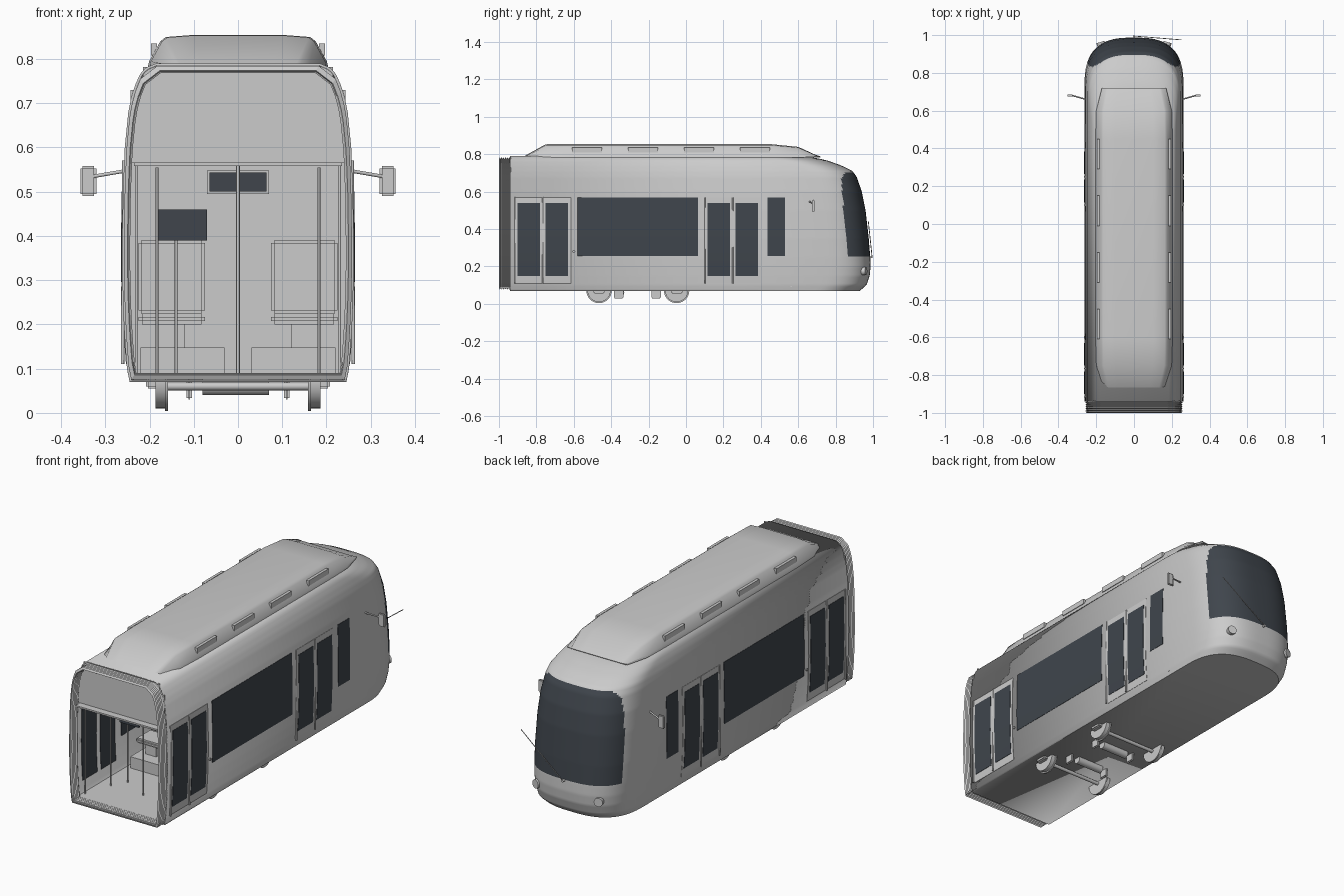
import bpy, bmesh, math
from mathutils import Vector

cube = bpy.data.objects.get("Cube")
if cube:
    bpy.data.objects.remove(cube, do_unlink=True)


def material(name, color):
    m = bpy.data.materials.new(name)
    m.diffuse_color = (*color, 1)
    m.use_nodes = True
    m.node_tree.nodes["Principled BSDF"].inputs["Base Color"].default_value = (*color, 1)
    return m


GREY = material("light grey", (0.6, 0.6, 0.6))
GLASS = material("dark glass", (0.05, 0.06, 0.073))

# Body profile: height, half width, nose tip
PROFILE = [(.07, .245, .93), (.1, .251, .965), (.15, .255, .982), (.2, .258, .987),
           (.25, .26, .985), (.35, .262, .977), (.5, .26, .96), (.6, .256, .94),
           (.68, .248, .912), (.71, .242, .89), (.74, .233, .83), (.765, .222, .76),
           (.78, .21, .7), (.79, .185, .6)]
BACK = -.94


def body_at(z):
    """Half width and nose tip at a height."""
    for a, b in zip(PROFILE, PROFILE[1:]):
        if z <= b[0]:
            t = max(0, (z - a[0]) / (b[0] - a[0]))
            return [a[i] + (b[i] - a[i]) * t for i in (1, 2)]
    return PROFILE[-1][1:]


def finish(name, bm, mat=GREY, smooth=True, fix=True):
    if fix:
        bmesh.ops.recalc_face_normals(bm, faces=bm.faces)
    me = bpy.data.meshes.new(name)
    bm.to_mesh(me)
    bm.free()
    ob = bpy.data.objects.new(name, me)
    bpy.context.collection.objects.link(ob)
    me.materials.append(mat)
    if smooth:
        bpy.ops.object.select_all(action='DESELECT')
        ob.select_set(True)
        bpy.context.view_layer.objects.active = ob
        bpy.ops.object.shade_smooth_by_angle(angle=math.radians(35))
    return ob


def loft(bm, rows, closed=False):
    """Skin a list of point rows with quads."""
    vs = [[bm.verts.new(p) for p in r] for r in rows]
    n = len(vs[0])
    for a, b in zip(vs, vs[1:]):
        for i in range(n if closed else n - 1):
            j = (i + 1) % n
            bm.faces.new((a[i], a[j], b[j], b[i]))
    return vs


def thicken(ob, t):
    mod = ob.modifiers.new("thickness", 'SOLIDIFY')
    mod.thickness, mod.offset = t, -1


def box(name, lo, hi, mat=GREY, bevel=0):
    bm = bmesh.new()
    bmesh.ops.create_cube(bm, size=1)
    for v in bm.verts:
        v.co = [(lo[i] + hi[i]) / 2 + v.co[i] * (hi[i] - lo[i]) for i in range(3)]
    if bevel:
        bmesh.ops.bevel(bm, geom=bm.edges[:], offset=bevel, segments=2, affect='EDGES')
    return finish(name, bm, mat, bevel > 0)


def rod(name, a, b, r, mat=GREY, sides=12):
    a, b = Vector(a), Vector(b)
    bm = bmesh.new()
    bmesh.ops.create_cone(bm, cap_ends=True, segments=sides, radius1=r, radius2=r, depth=(b - a).length)
    turn = Vector((0, 0, 1)).rotation_difference(b - a).to_matrix()
    for v in bm.verts:
        v.co = turn @ v.co + (a + b) / 2
    return finish(name, bm, mat)


# Body shell: plan outlines stacked by height, open at the back
def outline(z):
    w, tip = body_at(z)
    pts = [Vector((w, BACK, z))]
    for i in range(61):
        t = math.pi * i / 60
        c, s = math.cos(t), max(0, math.sin(t))
        pts.append(Vector((w * math.copysign(abs(c) ** .72, c), tip - .25 + .25 * s ** .72, z)))
    return pts + [Vector((-w, BACK, z))]


bm = bmesh.new()
rows = loft(bm, [outline(.07 + .72 * i / 90) for i in range(91)])
bm.faces.new(rows[0])
bm.faces.new(rows[-1])
bmesh.ops.recalc_face_normals(bm, faces=bm.faces)
if max(bm.faces, key=lambda f: f.calc_center_median().z).normal.z < 0:
    bmesh.ops.reverse_faces(bm, faces=bm.faces)
for f in bm.faces:  # windscreen
    c = f.calc_center_median()
    if .25 < c.z < .7 and c.y > .83 + (.67 - c.z) * .075 + max(0, c.z - .67) * .7:
        f.material_index = 1
shell = finish("body_shell", bm, fix=False)
shell.data.materials.append(GLASS)
thicken(shell, .006)

# Bellows at the open end
bm = bmesh.new()
heights = [.07 + .72 * i / 24 for i in range(25)]
section = [(body_at(z)[0], z) for z in heights]
section += [(-x, z) for x, z in reversed(section)]
rings = []
for i in range(13):
    s = .985 if i % 2 else .955
    rings.append([(x * s, BACK - .005 * i, .43 + (z - .43) * s) for x, z in section])
loft(bm, rings, True)
thicken(finish("bellows", bm, smooth=False), .006)


# Side plates that follow the curve of the wall
def plate(name, side, y0, y1, z0, z1, lift, depth, mat):
    bm = bmesh.new()
    zs = [z0 + (z1 - z0) * i / 8 for i in range(9)]
    for_depth = [[(side * (body_at(z)[0] + d), y, z) for z in zs]
                 for y, d in ((y0, lift), (y1, lift), (y1, lift - depth), (y0, lift - depth))]
    vs = loft(bm, for_depth + [for_depth[0]])
    for k in (0, -1):
        bm.faces.new([r[k] for r in vs[:4]])
    bmesh.ops.remove_doubles(bm, verts=bm.verts, dist=1e-6)
    finish(name, bm, mat)


for side, tag in ((1, "left"), (-1, "right")):
    plate(f"{tag}_large_window", side, -.58, .065, .255, .57, .0015, .009, GLASS)
    plate(f"{tag}_small_window", side, .435, .53, .255, .57, .0015, .009, GLASS)
    for door, y in (("rear", -.915), ("front", .1)):
        plate(f"{tag}_{door}_door", side, y, y + .3, .11, .57, .0015, .004, GREY)
        for n, dy in enumerate((.015, .165)):
            plate(f"{tag}_{door}_door_window_{n}", side, y + dy, y + dy + .12, .15, .54, .003, .0098, GLASS)
        for dy in (0, .15):
            rod(f"{tag}_{door}_door_handle", (side * .261, y + dy, .11), (side * .258, y + dy, .57), .004)
        rod(f"{tag}_{door}_grab_pole", (side * .23, y + .01, .09), (side * .23, y + .01, .56), .003)
        rod(f"{tag}_{door}_inner_pole", (side * .183, y + .15, .09), (side * .183, y + .15, .555), .003)
    # Roof vents
    for y in (-.53, -.23, .07, .37):
        box(f"{tag}_roof_vent", (side * .19 - .007, y - .08, .808), (side * .19 + .007, y + .08, .835))
    # Door mirror
    rod(f"{tag}_mirror_arm", (side * .255, .66, .547), (side * .325, .68, .535), .004)
    box(f"{tag}_mirror", (side * .338 - .018, .674, .49), (side * .338 + .018, .686, .558), bevel=.005)
    # Headlight and side marker
    rod(f"{tag}_headlight", (side * .168, .93, .175), (side * .178, .963, .175), .022, sides=20)
    rod(f"{tag}_marker", (side * .255, -.6, .28), (side * .265, -.6, .28), .006)
    # Wheels, housings and brackets
    for y in (-.465, -.05):
        rod(f"{tag}_wheel", (side * .162, y, .072), (side * .186, y, .072), .062, sides=32)
        rod(f"{tag}_wheel_flange", (side * .158, y, .072), (side * .165, y, .072), .068, sides=32)
        box(f"{tag}_wheel_housing", (side * .125 - .095, y - .09, .09), (side * .125 + .095, y + .09, .148))
        box(f"{tag}_axle_box", (side * .195 - .013, y - .03, .055), (side * .195 + .013, y + .03, .08), bevel=.005)
    for y in (-.36, -.16):
        box(f"{tag}_brake_bracket", (side * .11 - .006, y - .025, .03), (side * .11 + .006, y + .025, .075), bevel=.004)
    # Seats
    for y in (-.45, -.2, .02):
        x = side * .15
        box(f"{tag}_seat", (x - .075, y - .06, .2), (x + .075, y + .06, .225), bevel=.008)
        box(f"{tag}_seat_back", (x - .075, y + .05, .225), (x + .075, y + .068, .39), bevel=.006)
        box(f"{tag}_seat_base", (x - .03, y - .04, .09), (x + .03, y + .04, .2))

# Running gear
for y in (-.465, -.05):
    rod("axle", (-.16, y, .06), (.16, y, .06), .009)
for y in (-.35, -.16):
    rod("motor_roller", (-.08, y, .06), (.07, y, .06), .02, sides=20)

# Roof pod: rounded sections lofted lengthwise
bm = bmesh.new()
rows = []
for y, w, h in ((-.865, .165, .002), (-.75, .2, .066), (-.6, .204, .067), (.45, .204, .067),
                (.6, .2, .052), (.72, .17, -.004)):
    half = [(1, -.006), (.985, .1 * h), (.86, .78 * h), (.8, .92 * h), (.5, .99 * h)]
    rows.append([(k * w, y, .788 + z) for k, z in half]
                + [(-k * w, y, .788 + z) for k, z in reversed(half)])
vs = loft(bm, rows)
bm.faces.new(vs[0])
bm.faces.new(vs[-1])
finish("roof_pod", bm)

# Interior
box("floor", (-.244, -.995, .082), (.244, .7, .09))
box("ceiling", (-.25, BACK, .572), (.25, .6, .578))
box("rear_header_panel", (-.243, BACK, .565), (.243, BACK + .005, .73))
box("rear_header_top", (-.215, BACK, .73), (.215, BACK + .005, .782))
box("rear_header_bar", (-.235, -.975, .558), (.235, BACK, .566))
box("cab_partition", (-.25, .56, .09), (.25, .566, .572))
box("sign_frame", (-.07, .53, .495), (.07, .56, .548))
box("sign_screen", (-.064, .524, .5), (.064, .531, .543), GLASS)
box("monitor", (-.18, -.7, .39), (-.07, -.692, .46), GLASS)
rod("monitor_stand", (-.14, -.69, .09), (-.14, -.69, .4), .003)
rod("centre_pole", (0, -.765, .09), (0, -.765, .572), .004)

# Windscreen wiper
rod("wiper_arm", (0, .995, .25), (.25, .975, .44), .002)
rod("wiper_pivot", (0, .975, .25), (0, .998, .25), .006)
